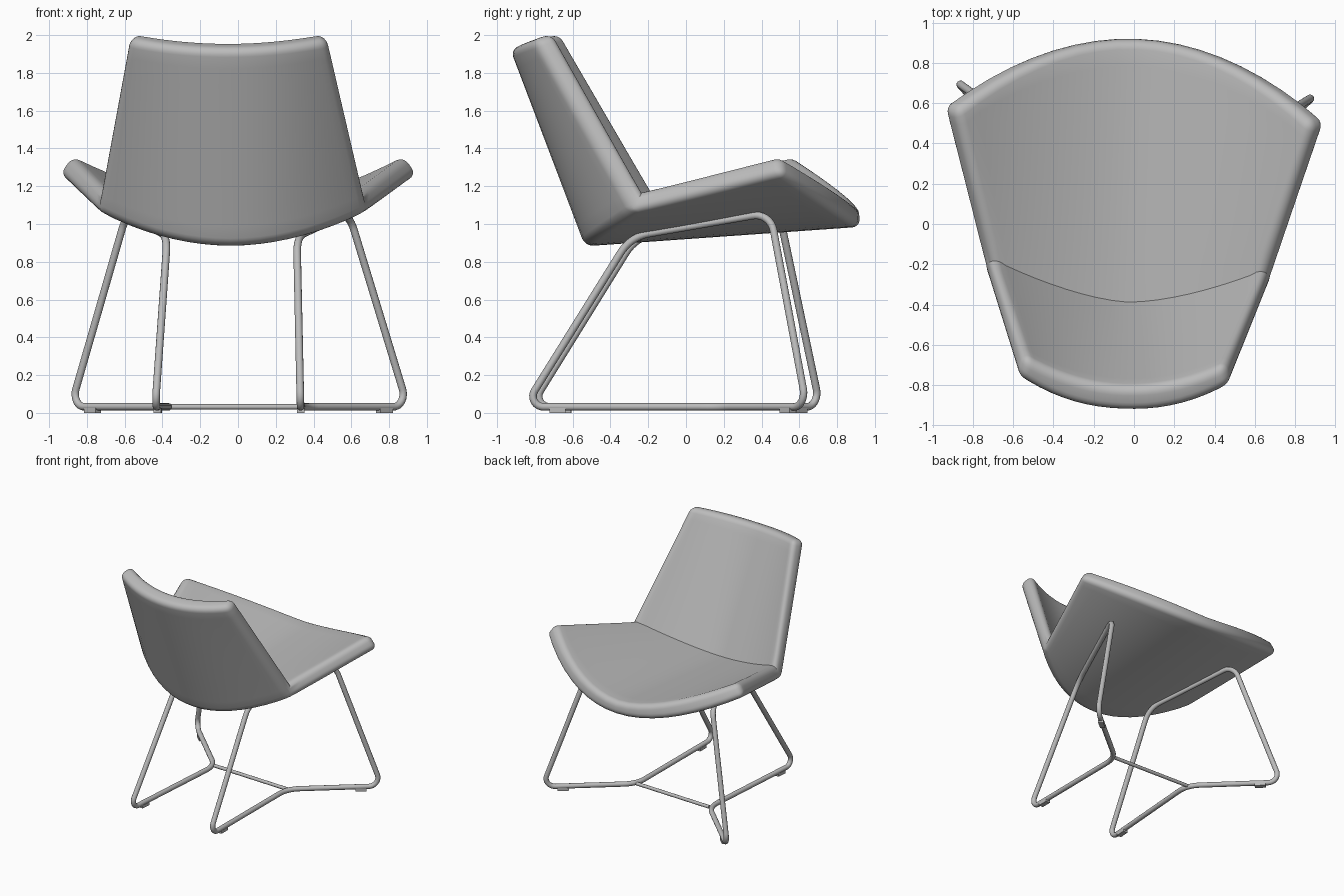
import bpy, bmesh
from math import radians, sqrt
from mathutils import Vector, Matrix

cube = bpy.data.objects.get("Cube")
if cube:
    bpy.data.objects.remove(cube, do_unlink=True)

# The whole chair is turned slightly about the vertical axis
PLACE = Matrix.Translation((-0.02, 0, 0)) @ Matrix.Rotation(radians(-2.3), 4, 'Z')

grey = bpy.data.materials.new("warm_grey")
grey.use_nodes = True
COLOUR = (0.5, 0.5, 0.5, 1)
grey.diffuse_color = COLOUR
grey.node_tree.nodes["Principled BSDF"].inputs["Base Color"].default_value = COLOUR


def finish(obj, angle=35):
    obj.data.materials.append(grey)
    obj.matrix_world = PLACE
    bpy.ops.object.select_all(action='DESELECT')
    obj.select_set(True)
    bpy.context.view_layer.objects.active = obj
    if obj.type == 'MESH':
        bpy.ops.object.shade_smooth_by_angle(angle=radians(angle))


def add_mesh(name, bm):
    mesh = bpy.data.meshes.new(name)
    bm.to_mesh(mesh)
    bm.free()
    obj = bpy.data.objects.new(name, mesh)
    bpy.context.collection.objects.link(obj)
    finish(obj)


# Padded shell at front, fold and top:
# middle y, middle z, side x, side y, side z, then curve powers for y and z
INNER = [(0.912, 1.095, 0.885, 0.53, 1.365, 2, 1.7),
         (-0.388, 1.00, 0.68, -0.20, 1.18, 1.6, 1.7),
         (-0.81, 1.965, 0.495, -0.68, 2.015, 2, 2)]
OUTER = [(0.925, 0.985, 0.955, 0.55, 1.27, 2, 1.95),
         (-0.535, 0.882, 0.715, -0.25, 1.065, 2.1, 1.95),
         (-0.93, 1.925, 0.53, -0.78, 1.975, 2.2, 2)]
ACROSS, ALONG = 18, 10


def shell_grid(bm, stations):
    rows = []
    for k in range(2 * ALONG + 1):
        i = min(k // ALONG, 1)
        t = k / ALONG - i
        yc, zc, xs, ys, zs, py, pz = (a + (b - a) * t for a, b in zip(stations[i], stations[i + 1]))
        row = []
        for j in range(ACROSS + 1):
            u = 2 * j / ACROSS - 1
            row.append(bm.verts.new((xs * u, yc + (ys - yc) * abs(u) ** py,
                                     zc + (zs - zc) * abs(u) ** pz)))
        rows.append(row)
    for a, b in zip(rows, rows[1:]):
        for j in range(ACROSS):
            bm.faces.new((a[j], a[j + 1], b[j + 1], b[j]))
    # Border loop for the rim
    return (rows[0] + [r[-1] for r in rows[1:-1]] + rows[-1][::-1]
            + [r[0] for r in rows[-2:0:-1]])


bm = bmesh.new()
inner, outer = shell_grid(bm, INNER), shell_grid(bm, OUTER)
for k in range(len(inner)):
    n = (k + 1) % len(inner)
    bm.faces.new((inner[k], inner[n], outer[n], outer[k]))
bmesh.ops.recalc_face_normals(bm, faces=bm.faces)
# Round the rim and outer fold, keep the inner crease sharp
sharp = [e for e in bm.edges if e.is_convex and e.calc_face_angle() > radians(38)]
bmesh.ops.bevel(bm, geom=sharp, offset=0.045, segments=5, profile=0.5,
                affect='EDGES', clamp_overlap=True)
add_mesh("seat_shell", bm)


def rounded(points, cut, steps=8):
    """Closed path with each corner replaced by a circular arc."""
    path = []
    for i, p in enumerate(points):
        before = (points[i - 1] - p).normalized()
        after = (points[(i + 1) % len(points)] - p).normalized()
        weight = sqrt((1 - before.dot(after)) / 2)
        for s in range(steps + 1):
            t = s / steps
            a, b, c = (1 - t) ** 2, 2 * weight * t * (1 - t), t ** 2
            path.append(p + (before * a + after * c) * cut / (a + b + c))
    return path


def tube(name, path, radius, closed):
    curve = bpy.data.curves.new(name, 'CURVE')
    curve.dimensions = '3D'
    curve.bevel_depth = radius
    curve.bevel_resolution = 4
    curve.use_fill_caps = True
    spline = curve.splines.new('POLY')
    spline.points.add(len(path) - 1)
    for point, co in zip(spline.points, path):
        point.co = (*co, 1)
    spline.use_cyclic_u = closed
    spline.use_smooth = True
    obj = bpy.data.objects.new(name, curve)
    bpy.context.collection.objects.link(obj)
    finish(obj)


# Wire frame loops and foot pads on both sides
REAR, NODE, FRONT = Vector((0.385, -0.84, 0.032)), Vector((0.35, 0.19, 0.032)), Vector((0.893, 0.675, 0.032))
LOOP = [REAR, NODE, FRONT, Vector((0.588, 0.47, 1.06)), Vector((0.343, -0.28, 0.932))]
for side, s in (("left", 1), ("right", -1)):
    flip = Vector((s, 1, 1))
    tube(side + "_leg_loop", rounded([p * flip for p in LOOP], 0.1), 0.02, True)
    for place, end, t in (("rear", REAR, 0.83), ("front", FRONT, 0.78)):
        spot = NODE.lerp(end, t) * flip
        along = (end - NODE) * flip
        bm = bmesh.new()
        bmesh.ops.create_cube(bm, size=1, matrix=Matrix.Translation((spot.x, spot.y, 0.0125))
                              @ along.to_track_quat('X', 'Z').to_matrix().to_4x4()
                              @ Matrix.Diagonal((0.085, 0.04, 0.025, 1)))
        add_mesh(f"{side}_{place}_foot_pad", bm)

# Crossbar joining the loops
tube("crossbar", [NODE, NODE * Vector((-1, 1, 1))], 0.014, False)
